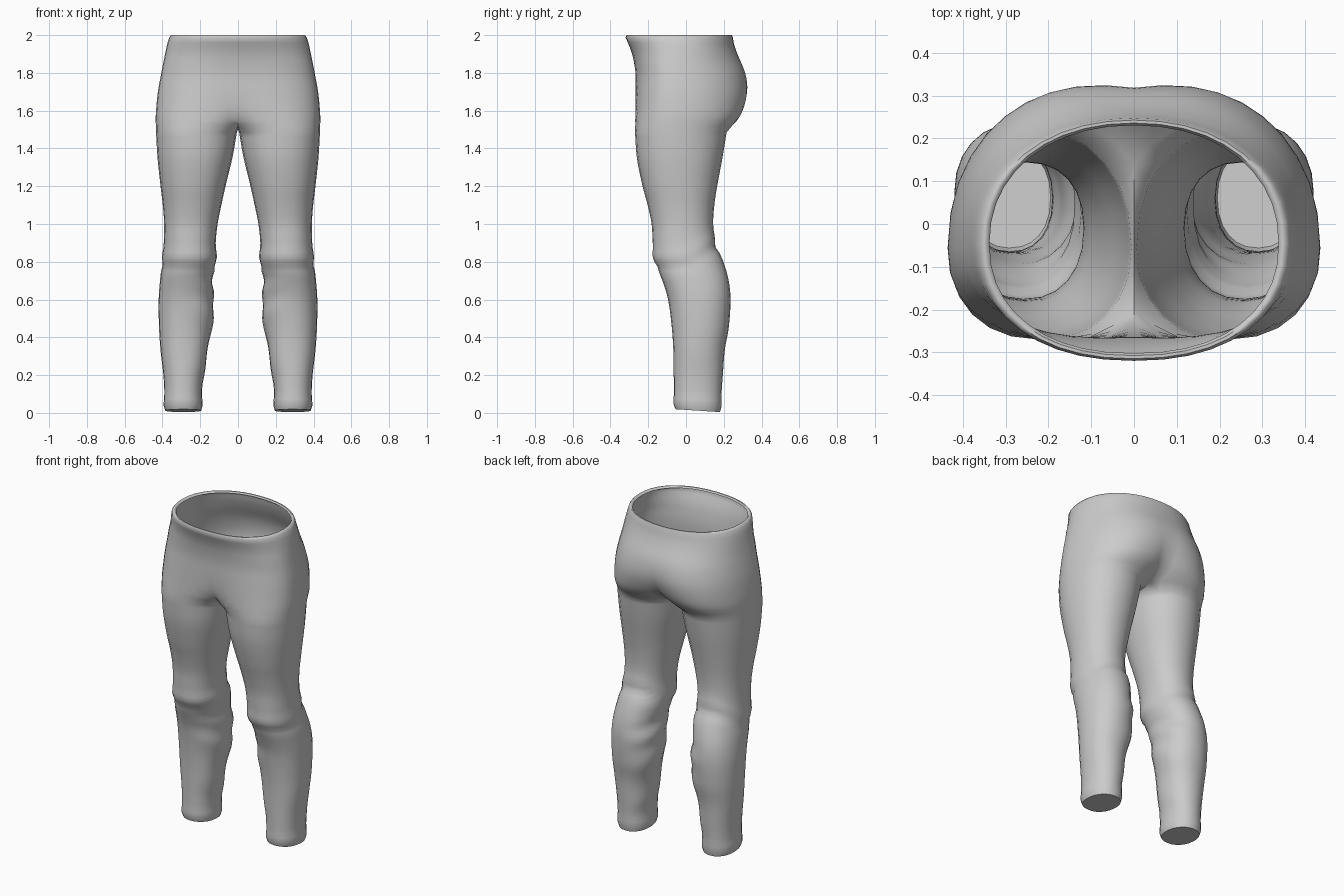
import bpy, bmesh
from math import sin, cos, pi, acos, exp

if "Cube" in bpy.data.objects:
    bpy.data.objects.remove(bpy.data.objects["Cube"])

# height, outer x, inner x, front y, back y (negative inner x = halves fused)
LEG = [
    (0.012, .385, .195, -.056, .180), (0.04, .394, .187, -.066, .188),
    (0.10, .390, .191, -.064, .188), (0.20, .395, .180, -.065, .195),
    (0.33, .410, .160, -.067, .205), (0.45, .418, .137, -.075, .226),
    (0.60, .420, .128, -.095, .236), (0.70, .413, .135, -.125, .226),
    (0.80, .402, .115, -.167, .198), (0.90, .393, .118, -.176, .155),
    (1.00, .391, .108, -.182, .144), (1.10, .398, .088, -.203, .150),
    (1.20, .410, .066, -.230, .165), (1.35, .426, .030, -.260, .193),
    (1.485, .434, .006, -.270, .215)]
SEAT = [
    (1.52, .435, -.050, -.270, .245), (1.55, .436, -.085, -.269, .272),
    (1.60, .434, -.150, -.268, .300), (1.70, .424, -.250, -.267, .324),
    (1.80, .406, -.320, -.268, .314), (1.90, .386, -.358, -.285, .272),
    (1.96, .373, -.369, -.308, .252), (1.988, .364, -.364, -.320, .248),
    (2.00, .354, -.354, -.315, .243)]
ARC, INNER = 21, 3
N_FRONT, N_BACK = 2.25, 2.15      # squareness of the sections


def smooth_rows(rows, step):
    """Resample a table with smooth tangents."""
    def slope(i, k):
        a, b = rows[max(i - 1, 0)], rows[min(i + 1, len(rows) - 1)]
        return (b[k] - a[k]) / (b[0] - a[0])
    out = []
    for i in range(len(rows) - 1):
        p, q = rows[i], rows[i + 1]
        h = q[0] - p[0]
        n = max(1, round(h / step))
        for j in range(n):
            t = j / n
            vals = [p[0] + h * t]
            for k in range(1, 5):
                vals.append((2*t**3 - 3*t*t + 1) * p[k] + (t**3 - 2*t*t + t) * h * slope(i, k)
                            + (3*t*t - 2*t**3) * q[k] + (t**3 - t*t) * h * slope(i + 1, k))
            out.append(vals)
    return out + [list(rows[-1])]


def section(row, a_front, a_back, count):
    """Points of a rounded section, from front inner round the outside to back inner."""
    z, xo, xi, yf, yb = row
    c, w, cy = (xo + xi) / 2, (xo - xi) / 2, (yf + yb) / 2
    hip = max(0, min(1, (z - 1.15) / .4, (2.1 - z) / .25))
    cy += (-.06 - cy) * hip           # hips are widest toward the front
    pts = []
    for i in range(count):
        a = a_front + (2 * pi - a_back - a_front) * i / (count - 1)
        u, v = cos(a), sin(a)
        e = 2 / (N_FRONT if v > 0 else N_BACK)
        x = c - w * abs(u) ** e * (1 if u > 0 else -1)
        y = cy - (cy - yf) * abs(v) ** e if v > 0 else cy + (yb - cy) * abs(v) ** e
        pts.append([x, y, z])
    return pts


def fold(p, c, cy):
    """Knee crease, shin wrinkles and slanted hem."""
    x, y, z = p
    line = z - .7 * max(0, y)
    crease = .045 * exp(-((line - .77) / .022) ** 2) - .025 * exp(-((line - .83) / .03) ** 2)
    shin = max(0, min(1, (z - .08) / .1, (.76 - z) / .06))
    side = max(0, c - x) / .15
    wrinkle = .03 * shin * side * sin(z * 37 + y * 14 + 2 * sin(z * 9))
    s = 1 - crease - wrinkle
    hem = -.07 * (y - .06) * max(0, 1 - z / .15)
    return (c + (x - c) * s, cy + (y - cy) * s, z + hem)


bm = bmesh.new()


def bridge(a, b, closed):
    n = len(a)
    for i in range(n if closed else n - 1):
        j = (i + 1) % n
        bm.faces.new((a[i], a[j], b[j], b[i]))


# Leg: closed rings from hem to upper thigh
alpha = .55
rings = []
for row in smooth_rows(LEG, .025):
    c, cy = (row[1] + row[2]) / 2, (row[3] + row[4]) / 2
    pts = section(row, alpha, alpha, ARC)
    inner = section(row, -alpha, 2 * pi - alpha, INNER + 2)[1:-1]
    rings.append([bm.verts.new(fold(p, c, cy)) for p in pts + inner])
bm.faces.new(rings[0])
for a, b in zip(rings, rings[1:]):
    bridge(a, b, True)

# Seat: open half rings ending on the centre plane
halves = []
for row in smooth_rows(SEAT, .025):
    ratio = max(0, min(1, (row[1] + row[2]) / (row[1] - row[2])))
    pts = section(row, acos(ratio ** (N_FRONT / 2)), acos(ratio ** (N_BACK / 2)), ARC)
    pts[0][0] = pts[-1][0] = 0
    halves.append([bm.verts.new(p) for p in pts])
for a, b in zip(halves, halves[1:]):
    bridge(a, b, False)

# Crotch: centre seam joining the top leg ring to the seat
first, last = halves[0][0].co, halves[0][-1].co
seam = []
for i in range(1, INNER + 1):
    t = i / (INNER + 1)
    p = last.lerp(first, t)
    seam.append(bm.verts.new((0, p.y, p.z - .02 * sin(pi * t))))
bridge(rings[-1], halves[0] + seam, True)

# Waist lip turned slightly inward
top = halves[-1]
for scale, z in ((.975, 2.0), (.955, 1.99)):
    lip = [bm.verts.new((v.co.x * scale, -.03 + (v.co.y + .03) * scale, z)) for v in halves[-1]]
    bridge(top, lip, False)
    top = lip

bmesh.ops.recalc_face_normals(bm, faces=bm.faces)
mesh = bpy.data.meshes.new("trousers")
bm.to_mesh(mesh)
bm.free()
trousers = bpy.data.objects.new("trousers", mesh)
bpy.context.collection.objects.link(trousers)

# Mirror to the other side and smooth
mod = trousers.modifiers.new("mirror", 'MIRROR')
mod.use_clip = True
mod.merge_threshold = .0005
bpy.context.view_layer.objects.active = trousers
trousers.select_set(True)
bpy.ops.object.modifier_apply(modifier="mirror")
bpy.ops.object.shade_smooth_by_angle(angle=1.0)
